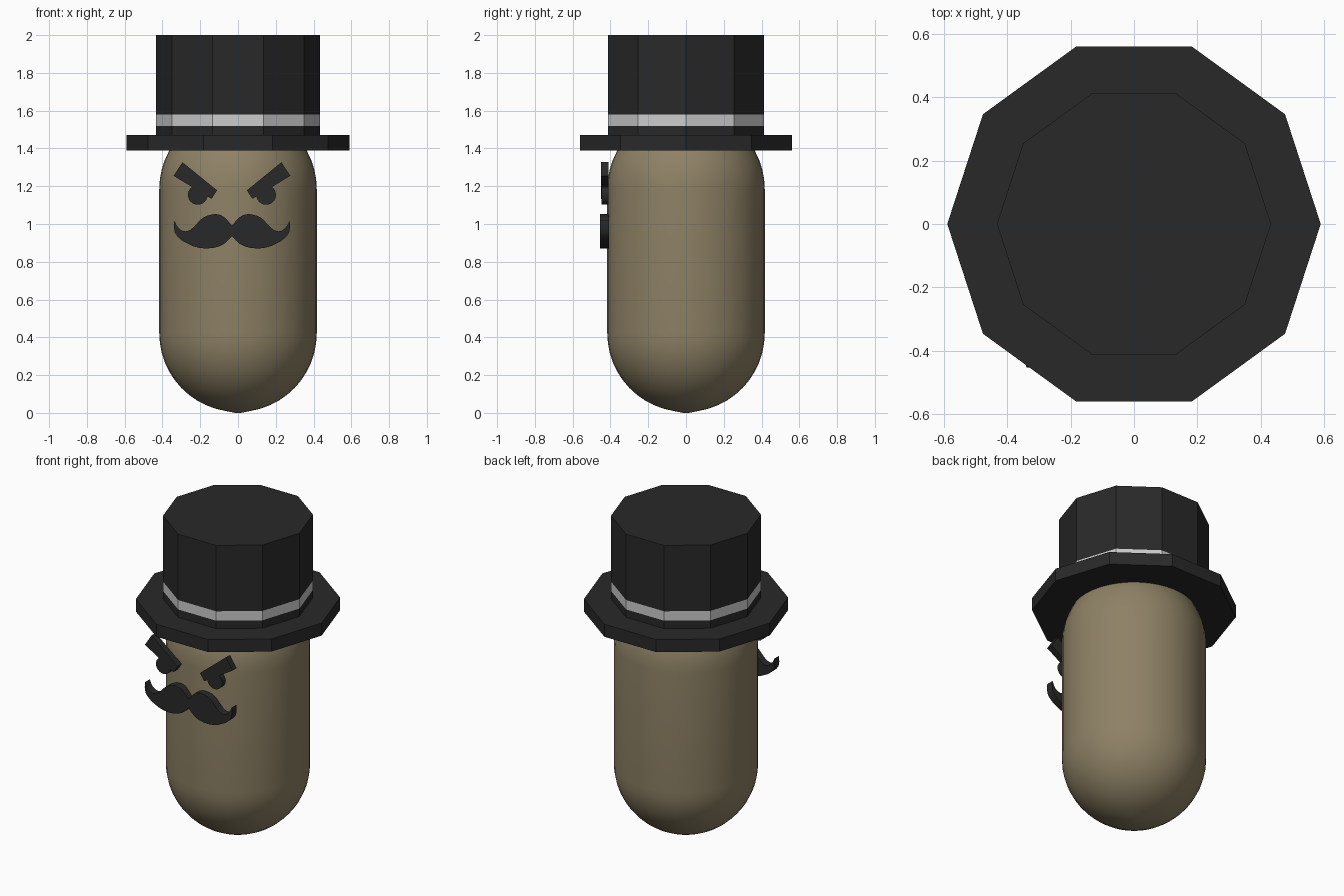
import bpy, bmesh, math

if "Cube" in bpy.data.objects:
    bpy.data.objects.remove(bpy.data.objects["Cube"])


def material(name, rgb):
    m = bpy.data.materials.new(name)
    m.diffuse_color = (*rgb, 1)
    m.use_nodes = True
    m.node_tree.nodes["Principled BSDF"].inputs["Base Color"].default_value = m.diffuse_color
    return m


TAN = material("tan", (0.27, 0.22, 0.13))
BLACK = material("black", (0.022, 0.022, 0.022))
SILVER = material("silver", (0.6, 0.58, 0.6))


def finish(name, bm, mats):
    bmesh.ops.recalc_face_normals(bm, faces=bm.faces)
    mesh = bpy.data.meshes.new(name)
    bm.to_mesh(mesh)
    bm.free()
    for m in mats:
        mesh.materials.append(m)
    ob = bpy.data.objects.new(name, mesh)
    bpy.context.collection.objects.link(ob)
    return ob


def lathe(name, profile, sides, mats, bands=()):
    """Revolve (radius, z) points about z; bands lists segments using the second material."""
    bm = bmesh.new()
    rings = []
    for r, z in profile:
        rings.append([bm.verts.new((r * math.cos(2 * math.pi * i / sides),
                                    r * math.sin(2 * math.pi * i / sides), z))
                      for i in range(sides)])
    for s, (a, b) in enumerate(zip(rings, rings[1:])):
        for i in range(sides):
            j = (i + 1) % sides
            f = bm.faces.new((a[i], a[j], b[j], b[i]))
            f.material_index = 1 if s in bands else 0
    bm.faces.new(rings[0])
    bm.faces.new(rings[-1])
    return finish(name, bm, mats)


def plate(name, outline, y_front, y_back):
    """Extrude a closed (x, z) outline along y."""
    bm = bmesh.new()
    face = bm.faces.new([bm.verts.new((x, y_front, z)) for x, z in outline])
    ext = bmesh.ops.extrude_face_region(bm, geom=[face], use_keep_orig=True)
    verts = [v for v in ext["geom"] if isinstance(v, bmesh.types.BMVert)]
    bmesh.ops.translate(bm, verts=verts, vec=(0, y_back - y_front, 0))
    return finish(name, bm, [BLACK])


def smooth(ob, degrees):
    bpy.ops.object.select_all(action='DESELECT')
    ob.select_set(True)
    bpy.context.view_layer.objects.active = ob
    bpy.ops.object.shade_smooth_by_angle(angle=math.radians(degrees))


# capsule body
R, LOW, HIGH, STEPS = 0.417, 0.422, 1.185, 12
angles = [math.radians(2 + 88 * i / STEPS) for i in range(STEPS + 1)]
profile = [(R * math.sin(a), LOW - R * math.cos(a)) for a in angles]
profile += [(R * math.sin(a), HIGH + R * math.cos(a)) for a in reversed(angles)]
profile[0] = (profile[0][0], 0.0)
smooth(lathe("body", profile, 40, [TAN]), 40)

# ten-sided hat: brim, crown and flush band
lathe("hat", [(0.59, 1.39), (0.59, 1.47), (0.433, 1.47), (0.433, 1.52),
              (0.433, 1.58), (0.433, 2.0)], 10, [BLACK, SILVER], bands=(3,))

# face, centred slightly off the body axis
CX = -0.032

# moustache half outline, from the top middle round to the bottom middle
half = [(0, .992), (.018, 1.013), (.037, 1.033), (.055, 1.045), (.073, 1.051),
        (.092, 1.053), (.129, 1.045), (.15, 1.035), (.168, 1.021), (.203, .983),
        (.224, .967), (.245, .961), (.265, .965), (.282, .977), (.295, .996),
        (.305, 1.019), (.308, .985), (.303, .955), (.288, .933), (.26, .909),
        (.208, .883), (.175, .874), (.14, .87), (.1, .873), (.066, .882),
        (.04, .896), (.02, .914), (0, .936)]
outline = [(CX + x, z) for x, z in half] + [(CX - x, z) for x, z in half[-2:0:-1]]
smooth(plate("moustache", outline, -0.454, -0.407), 30)

# eyes and angry eyebrows on both sides
brow = [(.262, 1.327), (.309, 1.255), (.108, 1.133), (.079, 1.178)]
for side, s in (("left", -1), ("right", 1)):
    plate(side + "_eyebrow", [(CX + s * x, z) for x, z in brow], -0.45, -0.409)
    eye = [(CX + s * .181 + .052 * math.cos(2 * math.pi * i / 24),
            1.154 + .052 * math.sin(2 * math.pi * i / 24)) for i in range(24)]
    smooth(plate(side + "_eye", eye, -0.448, -0.41), 30)
